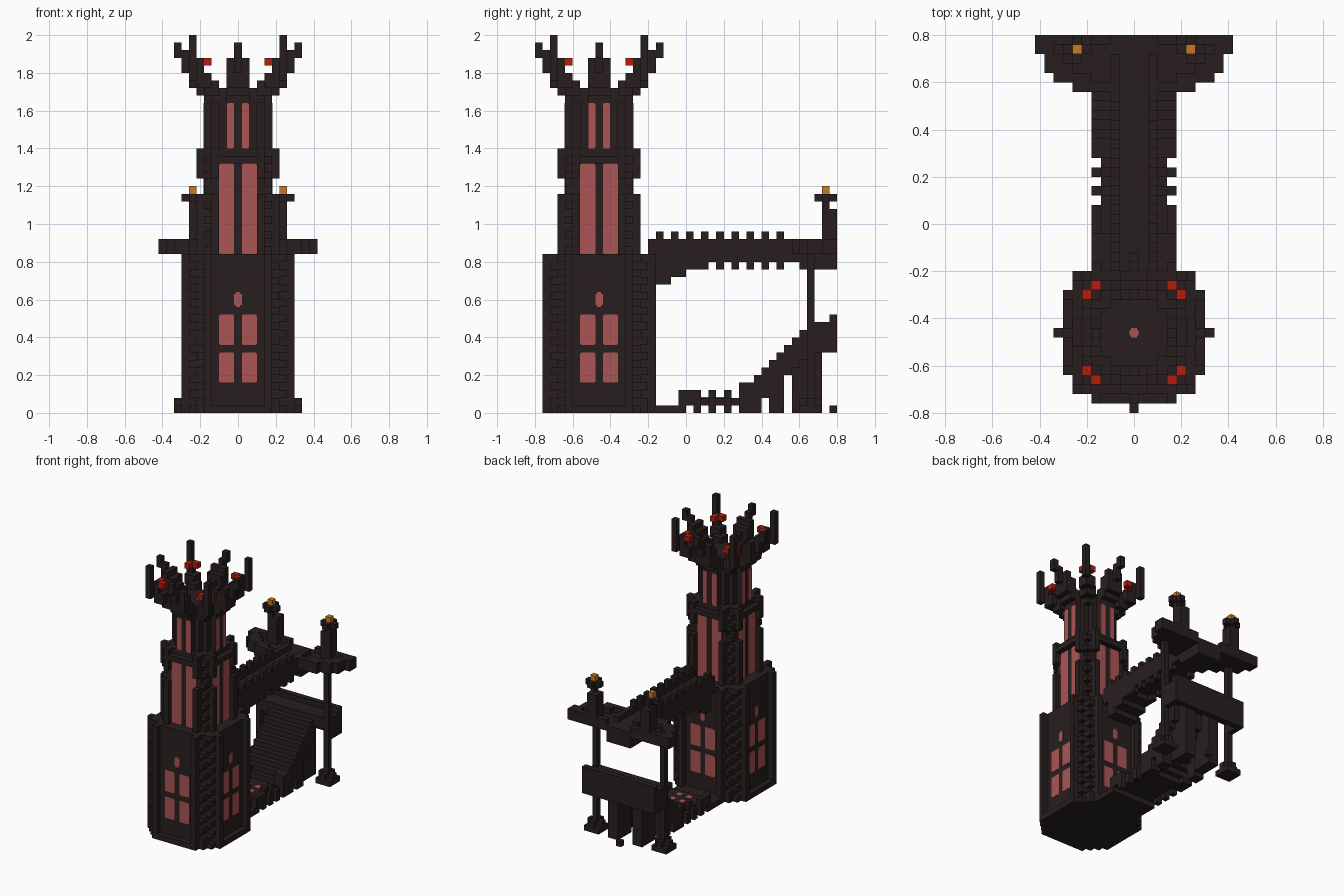
import bpy, bmesh
from mathutils import Matrix, Vector

if "Cube" in bpy.data.objects:
    bpy.data.objects.remove(bpy.data.objects["Cube"])

UNIT = 0.04       # edge of one block
TOWER_Y = -11.5   # tower axis, in blocks


def material(name, rgb):
    m = bpy.data.materials.new(name)
    m.use_nodes = True
    m.diffuse_color = (*rgb, 1)
    bsdf = next(n for n in m.node_tree.nodes if n.type == 'BSDF_PRINCIPLED')
    bsdf.inputs["Base Color"].default_value = (*rgb, 1)
    bsdf.inputs["Roughness"].default_value = 0.9
    return m


STONE = material("dark stone", (.022, .0135, .0135))
GLASS = material("rose glass", (.41, .09, .09))
EMBER = material("red ember", (.46, .012, .004))
FLAME = material("amber lamp", (.6, .19, .015))
parts = {}


def box(name, mat, x, y, z):
    """Block given by its edges, in block units."""
    parts.setdefault(name, (mat, []))[1].append((x, y, z))


def pair(name, mat, x, y, z):
    """Block mirrored left and right."""
    box(name, mat, x, y, z)
    box(name, mat, (-x[1], -x[0]), y, z)


def corners(name, mat, x, v, z):
    """Block mirrored left and right and front to back on the tower."""
    for b in (v, (-v[1], -v[0])):
        pair(name, mat, x, (b[0] + TOWER_Y, b[1] + TOWER_Y), z)


def around(name, mat, u, v, z):
    """Block repeated on all four tower sides; u runs along, v outward."""
    corners(name, mat, u, v, z)
    corners(name, mat, v, u, z)


def cell(i, j=None):
    return (i - .5, (i if j is None else j) + .5)


def inset(span, d):
    return (span[0] + d, span[1] - d)


def octagon(name, r, flat, z):
    for i in range(r - flat + 1):
        a, b = flat + i + .5, r - i + .5
        box(name, STONE, (-a, a), (TOWER_Y - b, TOWER_Y + b), z)


def panes(name, r, u, z, clip):
    """Glass plate with clipped corners on each side."""
    for a, b in ((clip, 0), (0, clip)):
        around(name, GLASS, inset(u, a), (r + .5, r + .55), inset(z, b))


# Lower tower, with corner studs that swap sides on every course
octagon("tower_plinth", 7, 4, (0, 1))
octagon("lower_tower_wall", 6, 4, (0, 21))
around("lower_tower_pilasters", STONE, cell(4), cell(7), (0, 21))
for z in range(1, 21):
    side, out = (5, 6) if z % 2 else (6, 5)
    corners("lower_tower_corner_studs", STONE, cell(side), cell(out), (z, z + 1))
for z in ((4, 8), (9, 13)):
    panes("lower_tower_windows", 6, cell(1, 2), z, .12)
panes("lower_tower_windows", 6, cell(0), (14, 16), .25)

# Middle tower
octagon("middle_tower_wall", 4, 3, (21, 35))
around("middle_tower_pilasters", STONE, cell(3), cell(5), (21, 29))
around("middle_tower_pilasters", STONE, cell(3), cell(5), (31, 35))
octagon("middle_tower_cornice", 5, 3, (33, 34))
for z in range(21, 35, 2):
    corners("middle_tower_corner_studs", STONE, cell(4), cell(4), (z, z + 1))
panes("middle_tower_windows", 4, cell(1, 2), (21, 33), .12)

# Upper tower
octagon("upper_tower_wall", 4, 1, (35, 43))
panes("upper_tower_windows", 4, cell(1), (35, 41), .1)
for a, b in ((.2, 0), (0, .2)):
    around("crown_gem", GLASS, inset(cell(0), a), inset(cell(0), b), (43, 43.1))

# Crown: four straight prongs and four diagonal ones
for i in range(4):
    d, z = 4 + i, 42 + i
    around("crown_straight_prongs", STONE, cell(0), cell(d), (z, z + 3))
    around("crown_diagonal_prongs", STONE, cell(d - 1), cell(d - 1), (z - 1, z + 2))
for d, z in ((4, (42, 44)), (5, (42, 46)), (6, (43, 47))):
    around("crown_straight_prongs", STONE, cell(0, 1), cell(d), z)
around("crown_straight_prongs", STONE, cell(0), cell(8), (47, 49))
around("crown_diagonal_prongs", STONE, cell(3), cell(4), (42, 44))
around("crown_diagonal_prongs", STONE, cell(4), cell(5), (43, 45))
around("crown_diagonal_prongs", STONE, cell(5), cell(5), (43, 47))
around("crown_diagonal_prongs", STONE, cell(6), cell(6), (45, 50))
around("crown_embers", EMBER, cell(4), cell(5), (46, 47))

# Upper bridge with battlements and stepped bracket
box("bridge_deck", STONE, cell(-2, 2), (-5, 20), (20, 22))
pair("bridge_rails", STONE, cell(2), (-5, 18), (20, 23))
for y in range(-4, 14, 2):
    pair("bridge_merlons", STONE, cell(2), (y, y + 1), (23, 24))
    if y > 0:
        pair("bridge_corbels", STONE, cell(2), (y, y + 1), (19, 20))
for i, end in enumerate((-2, 0, 2)):
    box("bridge_bracket", STONE, cell(-2, 2), (-4, end), (17 + i, 20))
box("platform_beam", STONE, cell(-2, 2), (15, 20), (19, 20))

# Gate platform, widening in steps to the back, with a raised rim
for half, front in ((6, 14), (8, 15), (9, 16), (10, 18)):
    box("gate_platform", STONE, cell(-half, half), (front, 20), (21, 22))
    pair("platform_rim", STONE, cell(half - 1, half), (front, front + 2), (22, 23))
pair("platform_rim", STONE, cell(3, 6), (14, 15), (22, 23))
pair("platform_rim", STONE, cell(3, 10), (19, 20), (22, 23))

# Lamp posts above the platform
pair("lamp_posts", STONE, cell(5, 6), (18, 20), (22, 27))
pair("lamp_posts", STONE, cell(6), (18, 19), (27, 29))
pair("lamp_caps", STONE, cell(5, 7), (18, 19), (28, 29))
pair("lamp_caps", STONE, cell(6), (17, 20), (28, 29))
pair("lamps", FLAME, cell(6), (18, 19), (29, 30))

# Slim poles and cross shaped feet below the platform
pair("platform_poles", STONE, cell(7), (16, 17), (0, 21))
pair("pole_feet", STONE, cell(6, 8), (16, 17), (0, 2))
pair("pole_feet", STONE, cell(7), (15, 18), (0, 2))
pair("pole_feet", STONE, cell(6, 8), (15, 18), (0, 1))

# Staircase, landing and its legs
for i in range(9):
    box("stairs", STONE, cell(-4, 4), (7 + i, 8 + i), (max(0, i - 1), i + 3))
box("landing", STONE, cell(-7, 7), (16, 20), (10, 12))
box("landing_back_wall", STONE, cell(-7, 7), (19, 20), (8, 13))
pair("landing_end_walls", STONE, cell(7), (16, 20), (8, 12))
pair("stair_legs", STONE, cell(2, 3), (14, 18), (0, 10))
pair("stair_legs", STONE, cell(3, 4), (11, 13), (0, 6))
pair("stair_legs", STONE, cell(3, 4), (7, 10), (0, 4))
box("back_stone", STONE, cell(0), (19, 20), (0, 1))

# Lower walkway with battlements and glass inlays
box("walkway", STONE, cell(-4, 4), (-4, 0), (0, 1))
box("walkway", STONE, cell(-3, 3), (-1, 8), (1, 2))
pair("walkway_rails", STONE, cell(4), (-1, 2), (1, 3))
for y in (2, 4, 6):
    pair("walkway_merlons", STONE, cell(3), (y + 1, y + 2), (2, 3))
    pair("walkway_merlons", STONE, cell(4), (y - 1, y), (0, 2))
    pair("walkway_inlays", GLASS, cell(1), (y - 2, y - 1), (2, 2.1))

# Turn every list of blocks into one object
for name, (mat, blocks) in parts.items():
    bm = bmesh.new()
    for spans in dict.fromkeys(blocks):
        mid = Vector([(a + b) / 2 for a, b in spans]) * UNIT
        size = Vector([b - a for a, b in spans]) * UNIT
        place = Matrix.Translation(mid) @ Matrix.Diagonal(size).to_4x4()
        bmesh.ops.create_cube(bm, size=1, matrix=place)
    mesh = bpy.data.meshes.new(name)
    bm.to_mesh(mesh)
    bm.free()
    mesh.materials.append(mat)
    bpy.context.collection.objects.link(bpy.data.objects.new(name, mesh))
